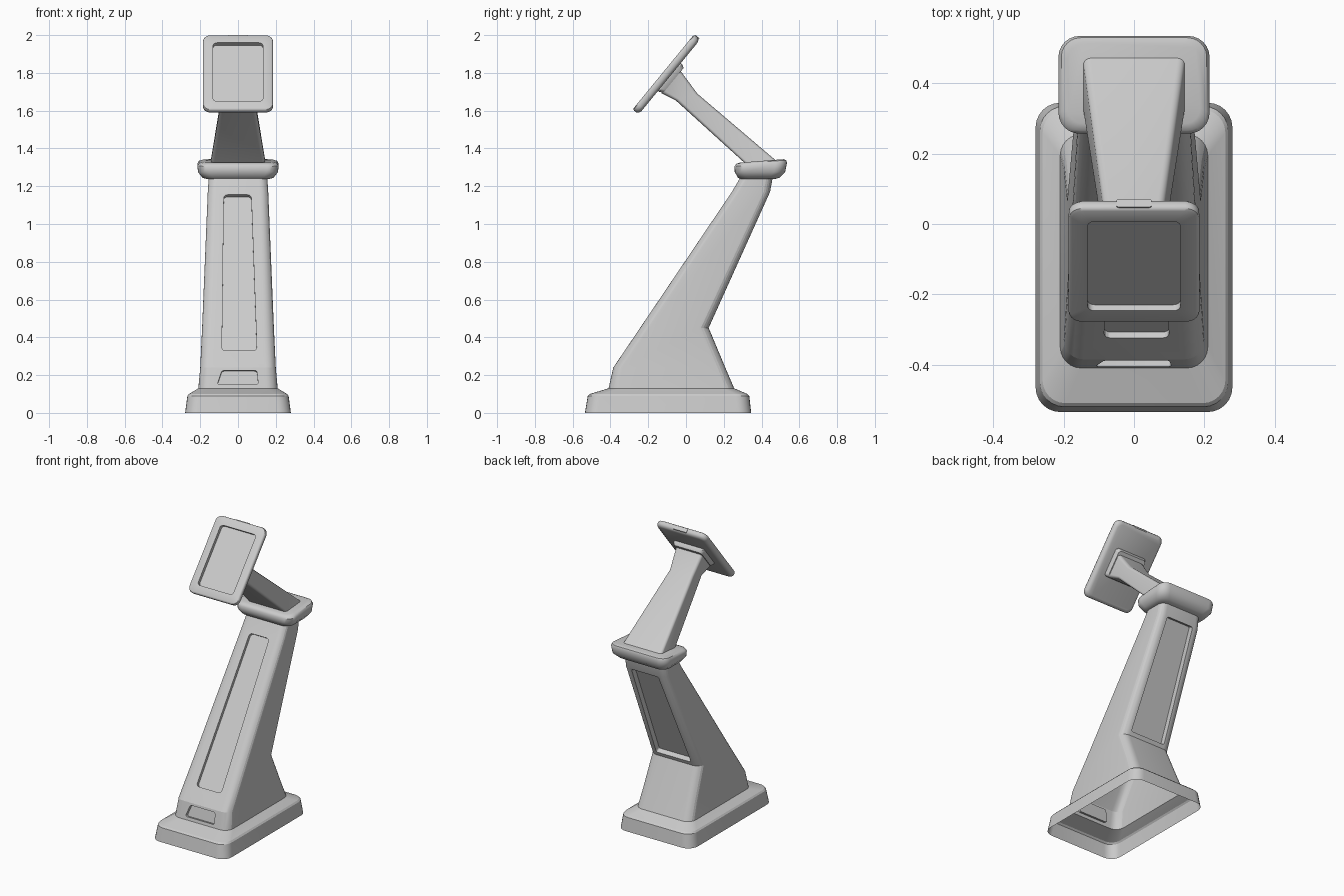
import bpy, bmesh, math
from mathutils import Vector

if "Cube" in bpy.data.objects:
    bpy.data.objects.remove(bpy.data.objects["Cube"])


def finish(name, bm):
    bmesh.ops.recalc_face_normals(bm, faces=bm.faces)
    mesh = bpy.data.meshes.new(name)
    bm.to_mesh(mesh)
    bm.free()
    ob = bpy.data.objects.new(name, mesh)
    bpy.context.collection.objects.link(ob)
    return ob


def activate(ob):
    bpy.ops.object.select_all(action='DESELECT')
    ob.select_set(True)
    bpy.context.view_layer.objects.active = ob


def smooth(ob, angle=28):
    activate(ob)
    bpy.ops.object.shade_smooth_by_angle(angle=math.radians(angle))


def ring(bm, front, back, hx, r, seg=6):
    """Rounded rectangle spanning from front (y, z) to back (y, z), half width hx."""
    f, b = Vector((0, *front)), Vector((0, *back))
    centre, half = (f + b) / 2, (b - f).length / 2
    axis = (b - f).normalized()
    verts = []
    for k, (sx, sv) in enumerate(((1, 1), (-1, 1), (-1, -1), (1, -1))):
        for i in range(seg + 1):
            a = math.pi / 2 * (k + i / seg)
            x = sx * (hx - r) + r * math.cos(a)
            v = sv * (half - r) + r * math.sin(a)
            verts.append(bm.verts.new(centre + axis * v + Vector((x, 0, 0))))
    return verts


def loft(name, sections):
    bm = bmesh.new()
    rings = [ring(bm, *s) for s in sections]
    n = len(rings[0])
    for a, b in zip(rings, rings[1:]):
        for i in range(n):
            j = (i + 1) % n
            bm.faces.new((a[i], a[j], b[j], b[i]))
    bm.faces.new(rings[0])
    bm.faces.new(rings[-1])
    return finish(name, bm)


def recess(target, outline, p0, p1, side, depth, radius):
    """Cut a round-cornered panel; outline is (x, z) on the wall line p0-p1 in yz."""
    slope = (p1[0] - p0[0]) / (p1[1] - p0[1])
    normal = Vector((0, side, -side * slope)).normalized()
    bm = bmesh.new()
    pts = [Vector((x, p0[0] + (z - p0[1]) * slope, z)) for x, z in outline]
    inner = [bm.verts.new(p - normal * depth) for p in pts]
    outer = [bm.verts.new(p + normal * 0.08) for p in pts]
    bm.faces.new(inner)
    bm.faces.new(outer)
    edges = []
    for i in range(4):
        j = (i + 1) % 4
        face = bm.faces.new((inner[i], inner[j], outer[j], outer[i]))
        edges.append(next(e for e in face.edges if set(e.verts) == {inner[i], outer[i]}))
    bmesh.ops.bevel(bm, geom=edges, offset=radius, segments=4, profile=0.5, affect='EDGES')
    cutter = finish("panel_cutter", bm)
    cutter.hide_render = True
    mod = target.modifiers.new("panel", 'BOOLEAN')
    mod.operation, mod.solver, mod.object = 'DIFFERENCE', 'EXACT', cutter
    activate(target)
    bpy.ops.object.modifier_apply(modifier=mod.name)
    bpy.data.objects.remove(cutter)


# Pedestal: stepped foot and leaning column in one shell
levels = [(-0.535, 0.345, 0, 0.28, 0.07), (-0.52, 0.335, 0.09, 0.268, 0.07),
          (-0.51, 0.325, 0.1, 0.26, 0.065), (-0.41, 0.255, 0.13, 0.21, 0.06),
          (-0.385, 0.208, 0.24, 0.2, 0.055), (-0.243, 0.12, 0.45, 0.19, 0.055),
          (0.243, 0.445, 1.17, 0.16, 0.045), (0.29, 0.46, 1.25, 0.155, 0.045)]
pedestal = loft("pedestal", [((f, z), (b, z), hx, r) for f, b, z, hx, r in levels])

# Recessed panels: long front, small front, back
recess(pedestal, [(-0.085, 0.33), (0.10, 0.33), (0.07, 1.155), (-0.075, 1.155)],
       (-0.385, 0.24), (0.29, 1.24), -1, 0.02, 0.02)
recess(pedestal, [(-0.11, 0.15), (0.107, 0.15), (0.1, 0.225), (-0.085, 0.225)],
       (-0.41, 0.13), (-0.385, 0.24), -1, 0.02, 0.012)
recess(pedestal, [(-0.13, 0.475), (0.13, 0.475), (0.1, 1.16), (-0.1, 1.16)],
       (0.12, 0.45), (0.445, 1.17), 1, 0.035, 0.012)

# The pedestal is open underneath
bm = bmesh.new()
bm.from_mesh(pedestal.data)
floor = [f for f in bm.faces if all(v.co.z < 0.001 for v in f.verts)]
bmesh.ops.delete(bm, geom=floor, context='FACES_ONLY')
bm.to_mesh(pedestal.data)
bm.free()
smooth(pedestal, 15)

# Collar on top of the column
smooth(loft("collar", [
    ((0.29, 1.238), (0.47, 1.238), 0.165, 0.05),
    ((0.275, 1.245), (0.495, 1.245), 0.188, 0.055),
    ((0.258, 1.275), (0.525, 1.275), 0.212, 0.06),
    ((0.257, 1.305), (0.535, 1.325), 0.215, 0.06),
    ((0.266, 1.318), (0.53, 1.338), 0.207, 0.055),
    ((0.285, 1.325), (0.515, 1.343), 0.188, 0.045)]), 40)

# Neck bending up to the screen
smooth(loft("neck", [
    ((0.325, 1.31), (0.495, 1.32), 0.147, 0.02),
    ((-0.055, 1.655), (0.06, 1.69), 0.087, 0.02),
    ((-0.13, 1.692), (-0.03, 1.812), 0.1, 0.02)]))

# Tilted screen frame
centre = Vector((-0.12, 1.805))
up = Vector((0.634, 0.773))
out = Vector((-0.773, 0.634))


def tilted(d, h, hx, r):
    c = centre + out * d
    return (tuple(c - up * h), tuple(c + up * h), hx, r)


smooth(loft("mount_plate", [tilted(-0.07, 0.085, 0.105, 0.02), tilted(-0.05, 0.095, 0.115, 0.02),
                            tilted(-0.035, 0.095, 0.115, 0.02)]))
smooth(loft("screen", [
    tilted(-0.042, 0.235, 0.165, 0.03), tilted(-0.037, 0.248, 0.178, 0.037),
    tilted(-0.027, 0.256, 0.185, 0.04), tilted(-0.012, 0.257, 0.186, 0.04),
    tilted(-0.004, 0.254, 0.183, 0.037), tilted(0, 0.247, 0.176, 0.033),
    tilted(0, 0.2, 0.132, 0.02), tilted(-0.022, 0.2, 0.132, 0.02)]), 40)

# Small tab on the top edge of the screen
edge = centre + up * 0.25
smooth(loft("top_tab", [
    (tuple(edge + up * h - out * 0.006), tuple(edge + up * h - out * 0.034), 0.05, 0.006)
    for h in (0, 0.009)]))
